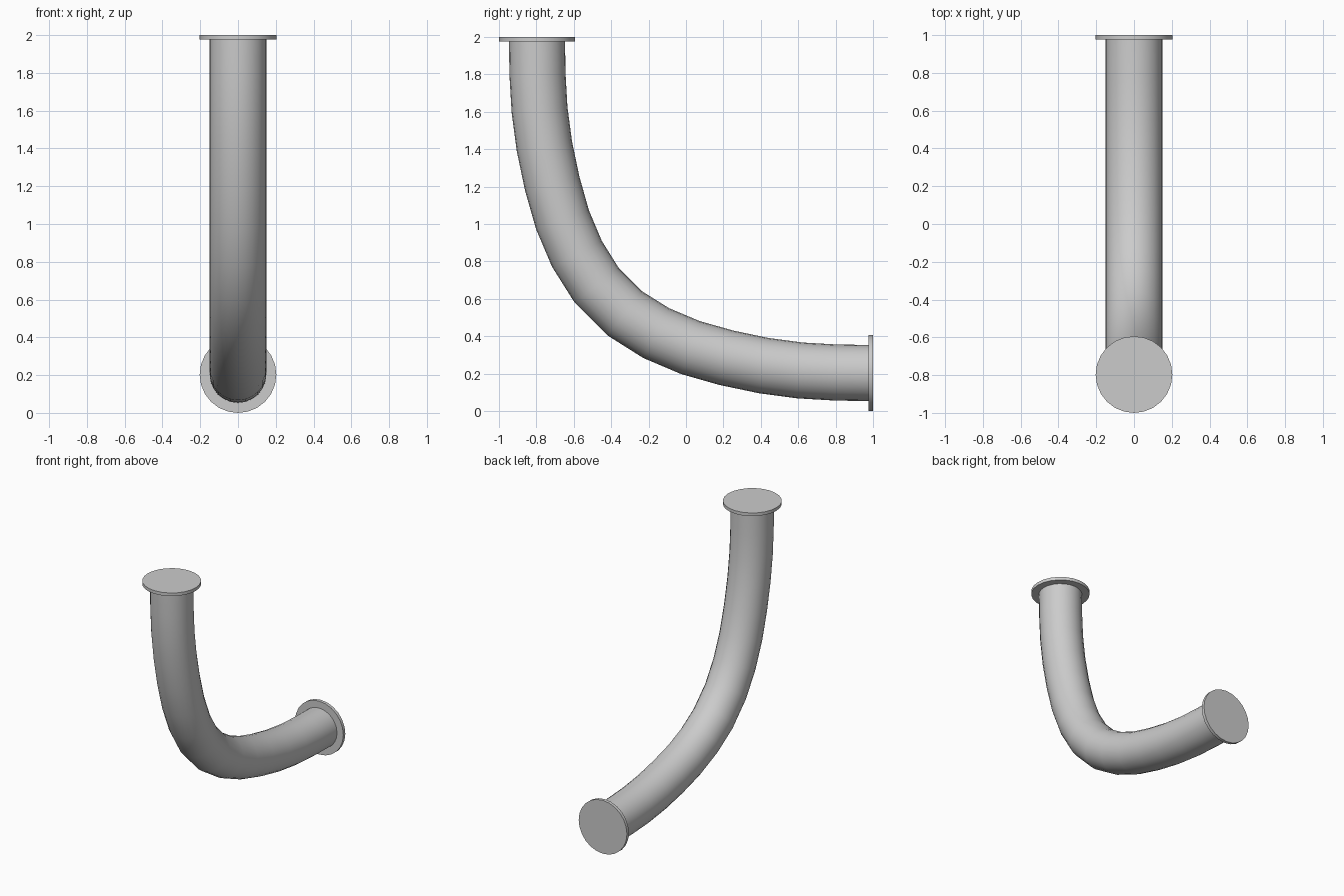
import bpy, bmesh, math
from mathutils import Vector, Matrix

cube = bpy.data.objects.get("Cube")
if cube:
    bpy.data.objects.remove(cube, do_unlink=True)

SIDES = 24
PIPE_R, FLANGE_R, FLANGE_T = 0.15, 0.203, 0.024

grey = bpy.data.materials.new("light_grey")
grey.use_nodes = True
colour = (0.6, 0.6, 0.6, 1)
grey.diffuse_color = colour
grey.node_tree.nodes["Principled BSDF"].inputs["Base Color"].default_value = colour


def finish(name, bm):
    bmesh.ops.recalc_face_normals(bm, faces=bm.faces)
    mesh = bpy.data.meshes.new(name)
    bm.to_mesh(mesh)
    bm.free()
    mesh.materials.append(grey)
    ob = bpy.data.objects.new(name, mesh)
    bpy.context.collection.objects.link(ob)
    bpy.ops.object.select_all(action="DESELECT")
    ob.select_set(True)
    bpy.context.view_layer.objects.active = ob
    bpy.ops.object.shade_smooth_by_angle(angle=math.radians(35))


# Bent pipe: upper half of the centre line (y, z), mirrored across the bend
half = [(-0.797, 1.99), (-0.794, 1.8), (-0.783, 1.61), (-0.757, 1.415),
        (-0.715, 1.215), (-0.66, 1.022), (-0.583, 0.84), (-0.478, 0.673)]
path = [Vector((0, y, z)) for y, z in half]
path += [Vector((0, z - 1, y + 1)) for y, z in reversed(half)]

bm = bmesh.new()
rings = []
for i, p in enumerate(path):
    if i == 0:
        tangent = Vector((0, 0, -1))
    elif i == len(path) - 1:
        tangent = Vector((0, 1, 0))
    else:
        tangent = ((path[i + 1] - p).normalized() + (p - path[i - 1]).normalized()).normalized()
    side = Vector((1, 0, 0))
    up = tangent.cross(side)
    angles = [2 * math.pi * k / SIDES for k in range(SIDES)]
    rings.append([bm.verts.new(p + PIPE_R * (side * math.cos(a) + up * math.sin(a)))
                  for a in angles])
for a, b in zip(rings, rings[1:]):
    for k in range(SIDES):
        n = (k + 1) % SIDES
        bm.faces.new((a[k], a[n], b[n], b[k]))
finish("bent_pipe", bm)


# Thin round flanges closing both ends
def flange(name, centre, tilt):
    bm = bmesh.new()
    bmesh.ops.create_cone(bm, cap_ends=True, segments=SIDES, radius1=FLANGE_R,
                          radius2=FLANGE_R, depth=FLANGE_T,
                          matrix=Matrix.Translation(centre) @ Matrix.Rotation(tilt, 4, "X"))
    finish(name, bm)


flange("top_flange", (0, -1 + FLANGE_R, 2 - FLANGE_T / 2), 0)
flange("back_flange", (0, 1 - FLANGE_T / 2, FLANGE_R), math.pi / 2)
